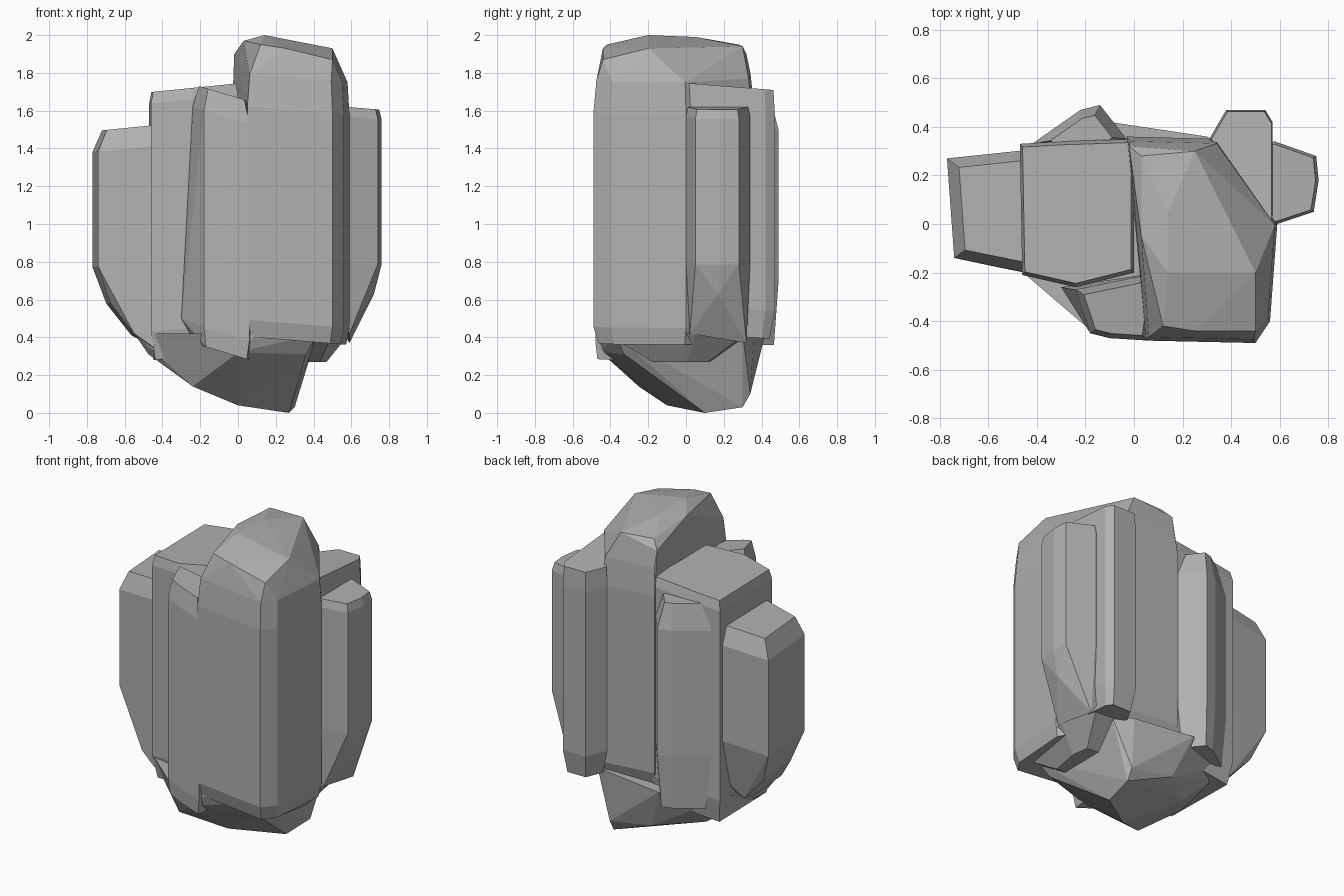
import bpy
import bmesh
import math
from mathutils import Vector

cube = bpy.data.objects.get("Cube")
if cube:
    bpy.data.objects.remove(cube, do_unlink=True)

stone = bpy.data.materials.new("stone_grey")
stone.use_nodes = True
colour = (.44, .44, .44, 1)
stone.diffuse_color = colour
stone.node_tree.nodes["Principled BSDF"].inputs["Base Color"].default_value = colour


def chipped_block(name, points):
    """Wrap a faceted convex block around its corner points."""
    bm = bmesh.new()
    for point in points:
        bm.verts.new(point)
    result = bmesh.ops.convex_hull(bm, input=bm.verts[:])
    leftovers = set(result["geom_interior"]) | set(result["geom_unused"])
    loose = [item for item in leftovers if isinstance(item, bmesh.types.BMVert)]
    bmesh.ops.delete(bm, geom=loose, context="VERTS")
    bmesh.ops.dissolve_limit(bm, angle_limit=math.radians(1),
                             verts=bm.verts[:], edges=bm.edges[:])
    bmesh.ops.recalc_face_normals(bm, faces=bm.faces[:])
    mesh = bpy.data.meshes.new(name)
    bm.to_mesh(mesh)
    bm.free()
    mesh.materials.append(stone)
    block = bpy.data.objects.new(name, mesh)
    bpy.context.collection.objects.link(block)


def column(name, outline, tiers, slope=(0, 0), extra=()):
    """Stack scaled copies of a footprint.

    Each tier is (height, scale about the middle of the footprint); slope
    tilts the tiers along x and y, and extra adds single chipped corners.
    """
    corners = [Vector(corner) for corner in outline]
    middle = sum(corners, Vector((0, 0))) / len(corners)
    tilt = Vector(slope)
    points = list(extra)
    for height, scale in tiers:
        for corner in corners:
            offset = (corner - middle) * scale
            spot = middle + offset
            points.append((spot.x, spot.y, height + offset.dot(tilt)))
    chipped_block(name, points)


# Tallest column with a chipped summit
column(
    "tall_column",
    outline=[(.05, -.48), (.5, -.49), (.56, -.4), (.59, 0), (.34, .35), (-.03, .36)],
    tiers=[(.38, .93), (.47, 1), (1.6, 1), (1.77, .96)],
    slope=(-.08, 0),
    extra=[(.12, -.42, 1.95), (.25, -.44, 1.93), (.5, -.44, 1.87), (.5, -.2, 1.93),
           (.14, -.2, 2), (.14, .05, 1.99), (.03, -.05, 1.97), (.03, .28, 1.95),
           (.25, .3, 1.94), (-.02, .32, 1.9)],
)

# Lower column against its front, leaving a notch between the tops
column(
    "front_column",
    outline=[(-.18, -.45), (-.1, -.47), (.06, -.48), (.1, -.2), (-.24, -.27)],
    tiers=[(.32, .9), (.42, 1), (1.57, 1), (1.69, .8)],
    slope=(-.3, 0),
    extra=[(-.3, -.26, .5)],
)

# Broad column with a gently tilted top
column(
    "middle_column",
    outline=[(-.46, -.21), (-.24, -.26), (0, -.2), (0, .35), (-.3, .34), (-.47, .33)],
    tiers=[(.3, .9), (.45, 1), (1.66, 1), (1.72, .95)],
    slope=(.1, 0),
)

# Lowest outer column, tapering underneath and running into the middle one
column(
    "outer_column",
    outline=[(-.74, -.14), (-.2, -.25), (-.2, .33), (-.77, .27)],
    tiers=[(.42, .3), (.6, .75), (.8, 1), (1.41, 1), (1.52, .83)],
    slope=(.1, 0),
    extra=[(-.55, -.18, .42), (-.45, -.2, .35), (-.55, .2, .42)],
)

# Narrow rib on the back
column(
    "back_rib",
    outline=[(-.42, .33), (-.22, .47), (-.14, .49), (-.03, .35), (-.2, .2)],
    tiers=[(.36, .8), (.7, 1), (1.5, 1), (1.66, .65)],
)

# Side pillar with a rounded lower corner
column(
    "side_pillar",
    outline=[(.3, 0), (.59, 0), (.74, .05), (.76, .18), (.75, .28), (.58, .34), (.3, .34)],
    tiers=[(.8, 1), (1.57, 1), (1.62, .93)],
    slope=(-.08, 0),
    extra=[(.59, .02, .42), (.59, .32, .37), (.72, .17, .63)],
)

# Rear pillar wedged behind the tallest column
column(
    "rear_pillar",
    outline=[(.57, -.05), (.57, .42), (.54, .47), (.38, .47), (.31, .35)],
    tiers=[(.4, .8), (.55, 1), (1.6, 1), (1.72, .95)],
    slope=(0, -.08),
)

# Shelf under the side and rear pillars
column(
    "side_shelf",
    outline=[(.1, -.4), (.5, -.42), (.59, .05), (.55, .32), (.2, .36)],
    tiers=[(.42, 1), (.27, .4)],
)

# Pointed base underneath
column(
    "base",
    outline=[(-.55, -.12), (-.2, -.42), (.1, -.46), (.42, -.38), (.42, .3),
             (.3, .36), (-.1, .42), (-.45, .3)],
    tiers=[(.42, 1), (.31, .86)],
    extra=[(0, -.45, .32), (-.24, -.25, .14), (0, -.1, .04), (.27, .1, 0),
           (.3, .3, .03), (.3, .34, .1), (0, .34, .15), (-.25, .15, .17)],
)
